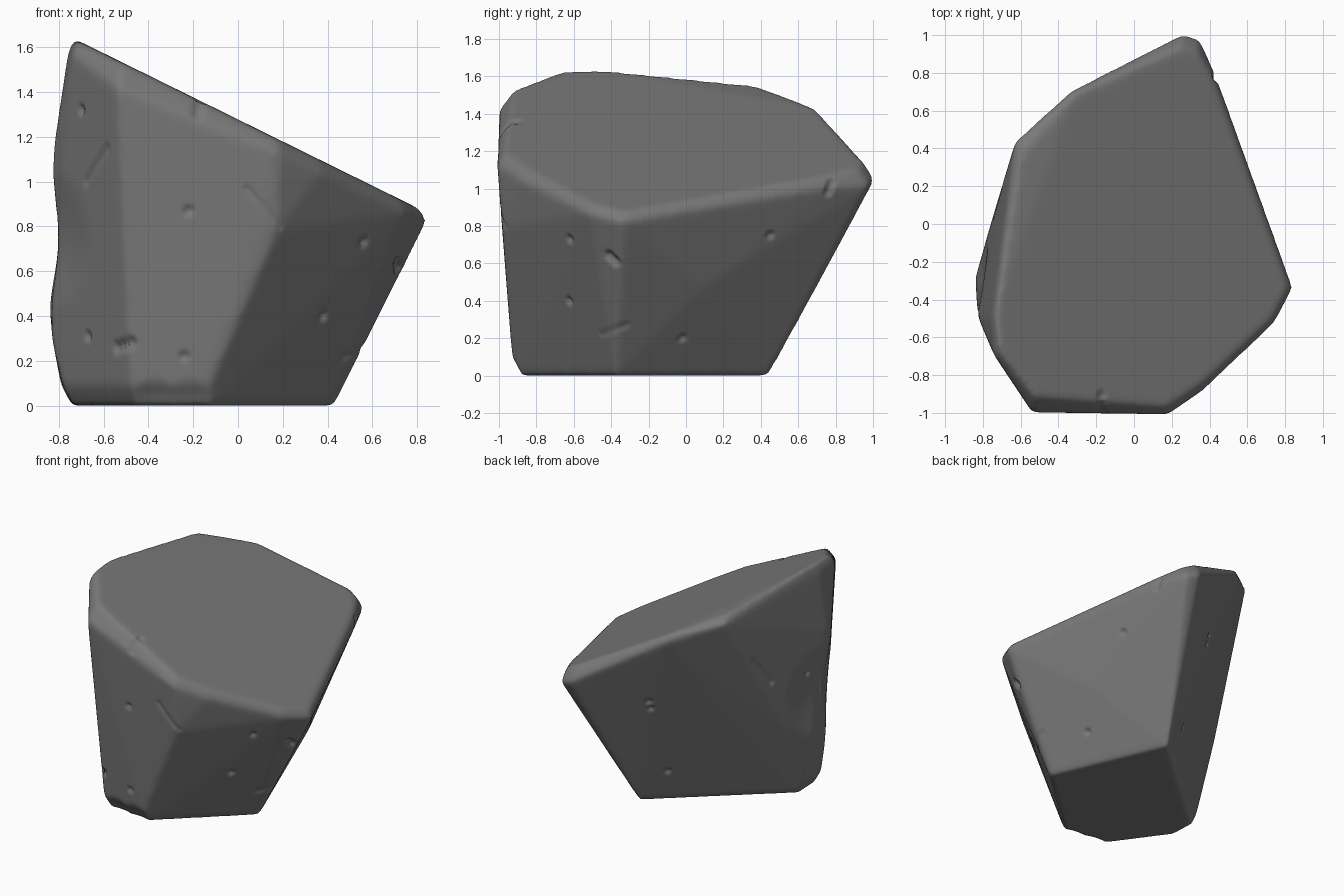
import bpy, bmesh
from mathutils import Vector
from mathutils.bvhtree import BVHTree

cube = bpy.data.objects.get("Cube")
if cube:
    bpy.data.objects.remove(cube, do_unlink=True)

# Stone colour
stone = bpy.data.materials.new("stone_grey")
stone.use_nodes = True
colour = (0.19, 0.19, 0.19, 1)
stone.diffuse_color = colour
bsdf = stone.node_tree.nodes["Principled BSDF"]
bsdf.inputs["Base Color"].default_value = colour
bsdf.inputs["Roughness"].default_value = 0.9


def slope(x, drop):
    return 1.277 - .493 * x - drop


# Sloping top: inner rim on the plane, outer rim lower by the third value
outline = [(-.63, .44, .08), (-.33, .71, .05), (.26, 1.01, .1), (.35, .98, .09),
           (.44, .78, .05), (.845, -.34, .04), (.75, -.52, .04), (.37, -.88, .05),
           (.18, -1.01, .06), (-.54, -1.0, .12), (-.74, -.7, .07), (-.76, -.5, .08)]
corners = [(x, y, slope(x, drop)) for x, y, drop in outline]
corners += [(x * .965, y * (1 - drop * .7), slope(x * .965, 0)) for x, y, drop in outline]
corners.remove(corners[len(outline)])
corners.append((-.6, .36, slope(-.6, .02)))
# Bulges on the sides
corners += [(-.84, -.28, .42), (-.825, -.5, 1.14), (-.83, -.45, .3), (-.775, -.06, .6),
            (.515, .1, .48), (.17, -.98, .78)]
# Narrow base with a chamfered foot
base = [(.46, -.4), (.08, .47), (-.79, -.28), (-.78, -.48), (-.48, -.89), (-.13, -.93)]
corners += [(x, y, .09) for x, y in base]
corners += [(x * .94, y * .95, 0) for x, y in base]

bm = bmesh.new()
for c in corners:
    bm.verts.new(c)
hull = bmesh.ops.convex_hull(bm, input=bm.verts)
bmesh.ops.delete(bm, geom=list({g for g in hull["geom_interior"] + hull["geom_unused"]
                                if isinstance(g, bmesh.types.BMVert)}), context='VERTS')
bmesh.ops.recalc_face_normals(bm, faces=bm.faces)
mesh = bpy.data.meshes.new("boulder")
bm.to_mesh(mesh)
bm.free()
boulder = bpy.data.objects.new("boulder", mesh)
bpy.context.collection.objects.link(boulder)

# Worn edges: fine remesh, then smoothing
remesh = boulder.modifiers.new("fine_surface", 'REMESH')
remesh.mode = 'VOXEL'
remesh.voxel_size = 0.014
wear = boulder.modifiers.new("worn_edges", 'SMOOTH')
wear.factor = 0.5
wear.iterations = 24
evaluated = boulder.evaluated_get(bpy.context.evaluated_depsgraph_get())
worn = bpy.data.meshes.new_from_object(evaluated)
boulder.modifiers.clear()
boulder.data = worn

bm = bmesh.new()
bm.from_mesh(worn)
bm.normal_update()
tree = BVHTree.FromBMesh(bm)

# Ray start and direction for each side
SIDES = {
    "front": lambda u, v: (Vector((u, -3, v)), Vector((0, 1, 0))),
    "right": lambda u, v: (Vector((3, u, v)), Vector((-1, 0, 0))),
    "left": lambda u, v: (Vector((-3, u, v)), Vector((1, 0, 0))),
    "back": lambda u, v: (Vector((u, 3, v)), Vector((0, -1, 0))),
}


def chip(side, a, b, radius, depth):
    """Press a soft groove from a to b into one side; a == b gives a pit."""
    steps = max(1, int((Vector(b) - Vector(a)).length / (radius * .5)))
    pushed = {}
    for i in range(steps + 1):
        hit, normal, _, _ = tree.ray_cast(*SIDES[side](*Vector(a).lerp(Vector(b), i / steps)))
        if hit is None:
            continue
        for vert in bm.verts:
            gap = (vert.co - hit).length
            if gap < radius:
                amount = depth * (1 - (gap / radius) ** 2) ** 2
                if amount > pushed.get(vert, (0, None))[0]:
                    pushed[vert] = (amount, normal)
    for vert, (amount, normal) in pushed.items():
        vert.co -= normal * amount


# Small pits
pits = {
    "front": [(-.7, 1.32), (.56, .73), (.38, .4), (-.67, .31), (-.24, .22), (-.22, .87)],
    "right": [(.45, .75), (-.02, .2)],
    "back": [(-.14, .87), (-.14, .81), (-.12, .25)],
    "left": [(-.3, .9)],
}
for side, spots in pits.items():
    for spot in spots:
        chip(side, spot, spot, .033, .018)

# Cracks and edge notches
chip("front", (.04, .97), (.19, .8), .022, .008)
chip("front", (-.54, .26), (-.48, .28), .04, .02)
chip("front", (-.17, 1.36), (-.18, 1.3), .04, .012)
chip("right", (-.41, .64), (-.38, .61), .04, .025)
chip("right", (-.45, .22), (-.32, .27), .03, .006)
chip("right", (.78, 1.03), (.76, .98), .035, .018)
chip("left", (-.75, 1.0), (-.9, 1.15), .03, .01)
chip("left", (.05, .95), (.2, 1.15), .03, .012)
# Shallow hollows at the foot of the front and on the left side
chip("front", (-.38, .04), (-.36, .04), .1, .015)
chip("front", (-.22, .04), (-.2, .04), .1, .012)
chip("left", (-.5, .75), (-.38, .75), .33, .03)

for face in bm.faces:
    face.smooth = True
bm.to_mesh(worn)
bm.free()
worn.materials.clear()
worn.materials.append(stone)
